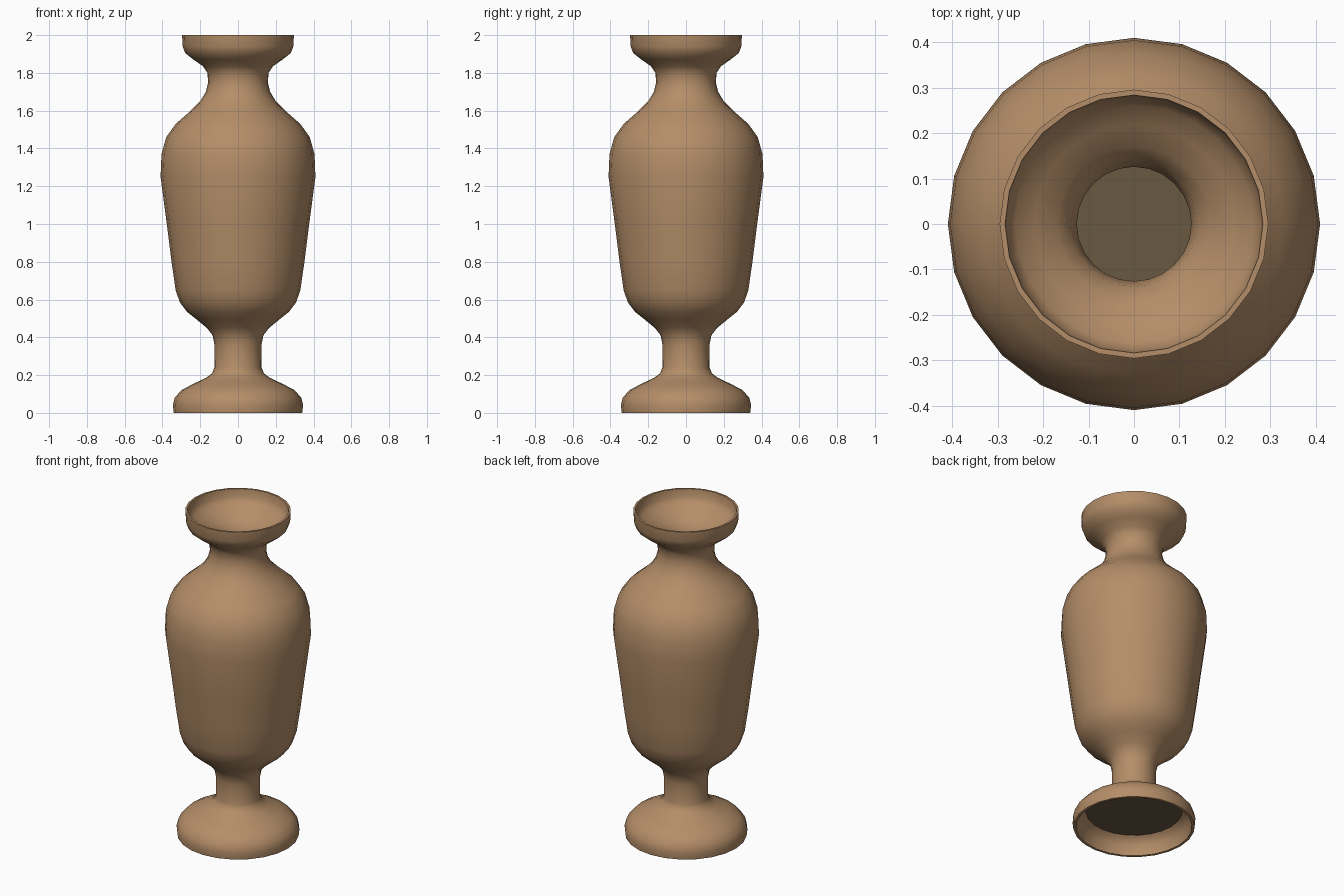
import bpy
import bmesh
import math

SIDES = 24

cube = bpy.data.objects.get("Cube")
if cube:
    bpy.data.objects.remove(cube, do_unlink=True)


def make_material(name, rgb):
    mat = bpy.data.materials.new(name)
    mat.use_nodes = True
    mat.diffuse_color = (*rgb, 1)
    bsdf = mat.node_tree.nodes["Principled BSDF"]
    bsdf.inputs["Base Color"].default_value = (*rgb, 1)
    bsdf.inputs["Roughness"].default_value = 0.8
    return mat


clay = make_material("tan clay", (0.46, 0.27, 0.14))
dark = make_material("dark olive earth", (0.14, 0.10, 0.055))


def finish(name, bm, mat):
    mesh = bpy.data.meshes.new(name)
    bm.to_mesh(mesh)
    bm.free()
    mesh.materials.append(mat)
    obj = bpy.data.objects.new(name, mesh)
    bpy.context.collection.objects.link(obj)
    return obj


def lathe(name, profile, mat):
    """Turn a closed (radius, height) outline around the z axis."""
    bm = bmesh.new()
    rings = []
    for i in range(SIDES):
        a = math.tau * i / SIDES
        rings.append([bm.verts.new((r * math.cos(a), r * math.sin(a), z))
                      for r, z in profile])
    for i in range(SIDES):
        a, b = rings[i], rings[(i + 1) % SIDES]
        for j in range(len(profile)):
            k = (j + 1) % len(profile)
            bm.faces.new((a[j], b[j], b[k], a[k]))
    bmesh.ops.recalc_face_normals(bm, faces=bm.faces)
    obj = finish(name, bm, mat)
    bpy.ops.object.select_all(action="DESELECT")
    obj.select_set(True)
    bpy.context.view_layer.objects.active = obj
    bpy.ops.object.shade_smooth_by_angle(angle=math.radians(50))
    return obj


def disc(name, radius, z, mat):
    bm = bmesh.new()
    bmesh.ops.create_circle(bm, cap_ends=True, segments=SIDES, radius=radius)
    bmesh.ops.translate(bm, verts=bm.verts, vec=(0, 0, z))
    return finish(name, bm, mat)


# Outer silhouette, from foot to lip
outer = [
    (.34, 0), (.345, .04), (.335, .08), (.30, .12), (.24, .152), (.17, .185),
    (.137, .21), (.125, .24), (.124, .36), (.134, .41), (.165, .45),
    (.22, .495), (.27, .535), (.308, .585), (.33, .65), (.352, .80),
    (.377, 1.0), (.41, 1.25), (.405, 1.37), (.38, 1.46), (.33, 1.53),
    (.25, 1.60), (.20, 1.65), (.17, 1.70), (.158, 1.75), (.162, 1.80),
    (.185, 1.835), (.235, 1.87), (.28, 1.905), (.293, 1.94), (.296, 2.0),
]
# Inner wall, from lip down through the throat and stem to the hollow foot
inner = [
    (.284, 2.0), (.279, 1.95), (.262, 1.925), (.22, 1.895), (.17, 1.86),
    (.138, 1.82), (.126, 1.76), (.14, 1.69), (.18, 1.63), (.24, 1.57),
    (.31, 1.51), (.36, 1.44), (.379, 1.36), (.382, 1.25), (.35, 1.0),
    (.325, .80), (.302, .65), (.28, .60), (.24, .56), (.19, .52),
    (.14, .48), (.105, .43), (.096, .36), (.096, .24), (.11, .19),
    (.16, .155), (.23, .125), (.285, .095), (.315, .06), (.325, 0),
]
lathe("vase_body", outer + inner, clay)

# Dark fill inside the body and closing the hollow foot
disc("body_fill", .235, .55, dark)
disc("foot_plug", .27, .10, dark)
